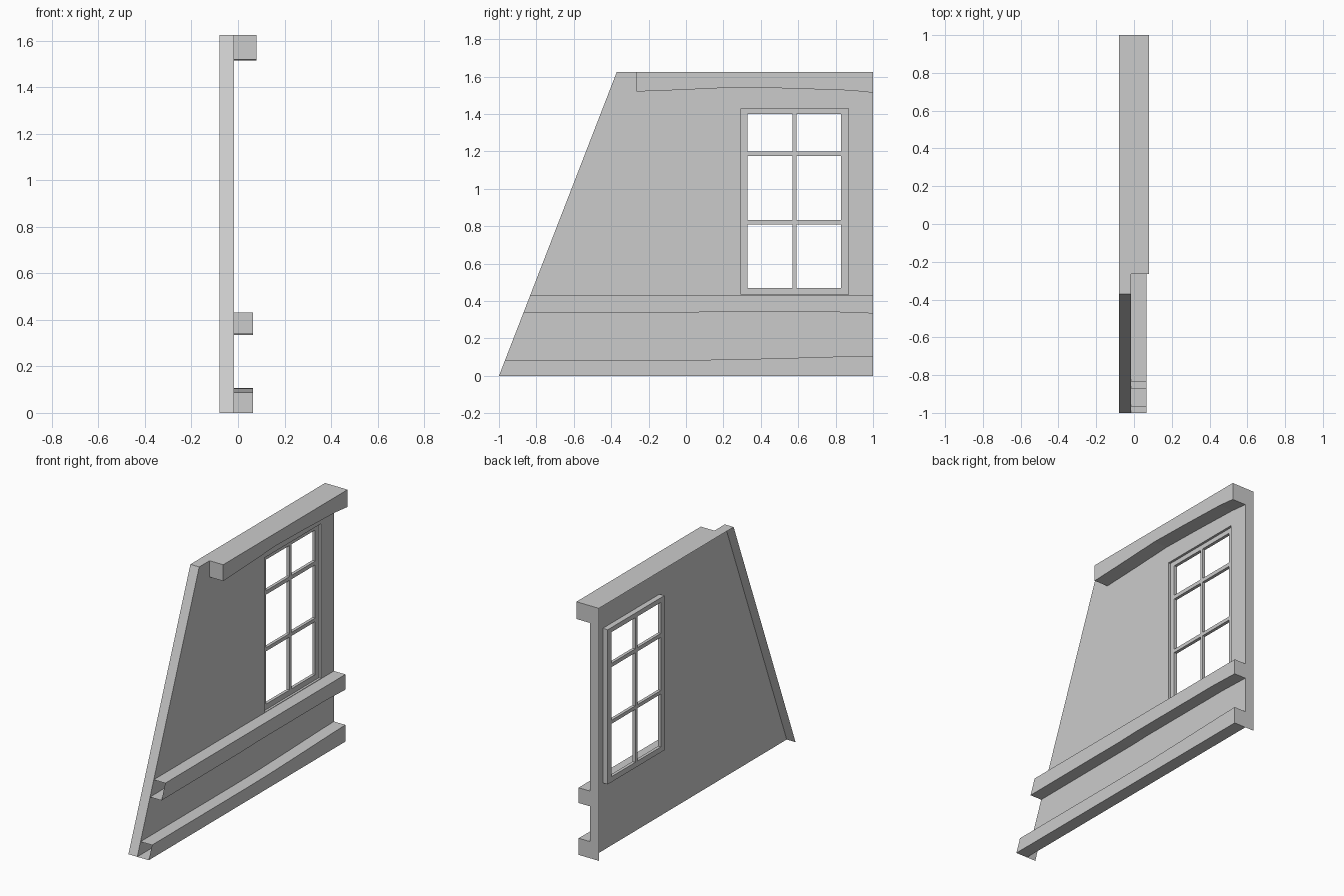
import bpy, bmesh

if "Cube" in bpy.data.objects:
    bpy.data.objects.remove(bpy.data.objects["Cube"])

BACK, FACE = -0.08, -0.017        # wall depth range in x
TOP = 1.625
SLOPE = 0.63 / TOP                # lean of the left edge
Y0, Y1, Z0, Z1 = 0.295, 0.87, 0.435, 1.43      # window hole
P0, P1, Q0, Q1 = 0.33, 0.83, 0.47, 1.40        # glazed opening


def left(z):
    return -1 + SLOPE * z


def make(name, faces):
    bm = bmesh.new()
    for f in faces:
        bm.faces.new([bm.verts.new(p) for p in f])
    bmesh.ops.remove_doubles(bm, verts=bm.verts, dist=1e-5)
    me = bpy.data.meshes.new(name)
    bm.to_mesh(me)
    bm.free()
    ob = bpy.data.objects.new(name, me)
    bpy.context.collection.objects.link(ob)
    return ob


def flat(x, pts):
    return [(x, y, z) for y, z in pts]


def strip(a, b, xa, xb):
    # Quad swept in x from the edge a-b
    return [(xa, *a), (xa, *b), (xb, *b), (xb, *a)]


def box(name, x, y, z):
    bm = bmesh.new()
    bmesh.ops.create_cube(bm, size=1)
    for v in bm.verts:
        v.co = [r[0] if c < 0 else r[1] for c, r in zip(v.co, (x, y, z))]
    me = bpy.data.meshes.new(name)
    bm.to_mesh(me)
    bm.free()
    bpy.context.collection.objects.link(bpy.data.objects.new(name, me))


def beam(name, x, bottom, top, close_left):
    # Timber with a hewn outline, open against the wall
    faces = []
    for i in range(len(top) - 1):
        b0, b1, t0, t1 = bottom[i], bottom[i + 1], top[i], top[i + 1]
        faces += [flat(x, [b0, b1, t1, t0]),
                  strip(t1, t0, FACE, x)[::-1],
                  strip(b0, b1, FACE, x)[::-1]]
    faces.append(strip(bottom[-1], top[-1], FACE, x)[::-1])
    if close_left:
        faces.append(strip(top[0], bottom[0], FACE, x)[::-1])
    make(name, faces)


# Wall: front skin around the window plus edge returns, open at the back
corners = [(1, 0), (1, TOP), (left(TOP), TOP), (-1, 0)]
wall = [flat(FACE, [(-1, 0), (Y0, 0), (Y0, TOP), (left(TOP), TOP)]),
        flat(FACE, [(Y1, 0), (1, 0), (1, TOP), (Y1, TOP)]),
        flat(FACE, [(Y0, 0), (Y1, 0), (Y1, Z0), (Y0, Z0)]),
        flat(FACE, [(Y0, Z1), (Y1, Z1), (Y1, TOP), (Y0, TOP)])]
wall += [strip(a, b, BACK, FACE) for a, b in zip(corners, corners[1:])]
make("wall", wall)

# Window reveal
FX = (-0.052, -0.032)
hole = [(Y0, Z0), (Y0, Z1), (Y1, Z1), (Y1, Z0)]
make("window_reveal", [strip(hole[i], hole[(i + 1) % 4], FX[0], FACE)
                       for i in range(4)])

# Window frame and glazing bars
for n, (a, b) in enumerate([(Y0, P0), (0.57, 0.59), (P1, Y1)]):
    box(f"window_upright_{n}", FX, (a, b), (Z0, Z1))
for n, (a, b) in enumerate([(Z0, Q0), (0.81, 0.833), (1.175, 1.20), (Q1, Z1)]):
    for s, (c, d) in enumerate([(P0, 0.57), (0.59, P1)]):
        box(f"window_crossbar_{n}_{s}", FX, (c, d), (a, b))

# Base rail, middle rail and top beam
ys = [0.0, 0.22, 0.5, 0.88, 1.0]
beam("base_rail", 0.065,
     [(-1, 0)] + [(y, 0) for y in ys],
     [(left(0.085), 0.085)] + list(zip(ys, [0.085, 0.087, 0.094, 0.105, 0.107])),
     False)
ys = [-0.05, 0.8, 1.0]
beam("middle_rail", 0.065,
     [(left(0.335), 0.335), (-0.05, 0.337), (0.1, 0.341), (0.8, 0.341), (1, 0.334)],
     [(left(0.432), 0.432)] + [(y, 0.432) for y in (-0.05, 0.1, 0.8, 1)],
     False)
low = [(-0.265, 1.52), (-0.05, 1.528), (0.28, 1.543), (0.55, 1.537), (0.88, 1.526), (1, 1.514)]
beam("top_beam", 0.08, low, [(y, TOP) for y, _ in low], True)
